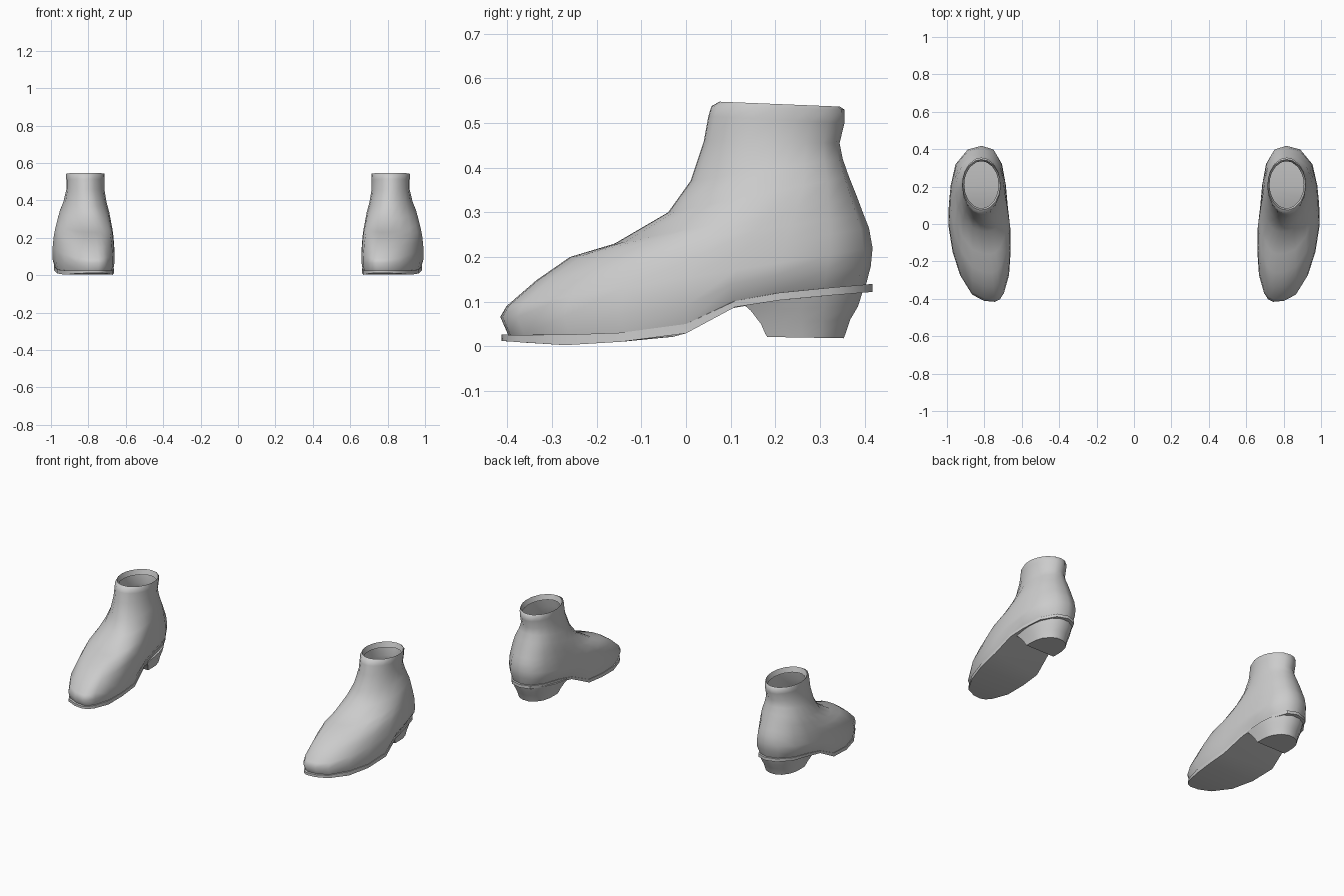
import bpy, bmesh
from math import sqrt, radians, sin, cos, pi

if "Cube" in bpy.data.objects:
    bpy.data.objects.remove(bpy.data.objects["Cube"])

# Plan outline of one boot (toe first, outer side, heel, inner side)
PLAN = [(.745, -.413), (.80, -.408), (.865, -.375), (.93, -.27), (.97, -.145),
        (.993, 0), (.99, .11), (.98, .21), (.955, .32), (.89, .398),
        (.815, .418), (.75, .398), (.705, .32), (.685, .21), (.675, .10),
        (.66, -.03), (.66, -.15), (.668, -.27), (.695, -.365), (.717, -.40)]
Y0, Y1 = -.413, .418


def curve(points, y):
    """Height of a polyline profile at y."""
    if y <= points[0][0]:
        return points[0][1]
    for (a, za), (b, zb) in zip(points, points[1:]):
        if y <= b:
            return za + (zb - za) * (y - a) / (b - a)
    return points[-1][1]


SOLE_TOP = [(-.41, .026), (-.30, .025), (-.05, .034), (0, .05), (.07, .09),
            (.15, .113), (.25, .125), (.42, .14)]
SOLE_LOW = [(-.41, .012), (-.28, .002), (-.05, .016), (0, .029), (.07, .076),
            (.13, .094), (.25, .108), (.42, .122)]


def loft(name, rings, caps=(), angle=40):
    """Skin closed rings, cap chosen ends with strips, mirror into a pair."""
    bm = bmesh.new()
    rows = [[bm.verts.new(p) for p in r] for r in rings]
    n = len(rows[0])
    for a, b in zip(rows, rows[1:]):
        for i in range(n):
            j = (i + 1) % n
            bm.faces.new((a[i], a[j], b[j], b[i]))
    for c in caps:
        r = rows[c]
        for i in range(n // 2):
            quad = list(dict.fromkeys((r[i], r[i + 1], r[n - i - 1], r[(n - i) % n])))
            bm.faces.new(quad)
    bmesh.ops.recalc_face_normals(bm, faces=bm.faces)
    me = bpy.data.meshes.new(name)
    bm.to_mesh(me)
    bm.free()
    ob = bpy.data.objects.new(name, me)
    bpy.context.collection.objects.link(ob)
    mod = ob.modifiers.new("pair", 'MIRROR')
    mod.use_axis = (True, False, False)
    bpy.ops.object.select_all(action='DESELECT')
    bpy.context.view_layer.objects.active = ob
    ob.select_set(True)
    bpy.ops.object.shade_smooth_by_angle(angle=radians(angle))
    return ob


def upper_ring(yf, zf, yb, zb, blend):
    """Plan outline blended towards the ankle ellipse, tilted front to back."""
    ring = []
    for i, (x, y) in enumerate(PLAN):
        t = (y - Y0) / (Y1 - Y0)
        side = 0 if i in (0, 10) else (1 if i < 10 else -1)
        ex = .816 + side * .102 * sqrt(max(0, 1 - (2 * t - 1) ** 2))
        ring.append((x + (ex - x) * blend, yf + (yb - yf) * t, zf + (zb - zf) * t))
    return ring


def sole_ring(profile, scale, grow=1.0):
    """Plan outline narrowed at the heel, following the arch profile."""
    ring = []
    for x, y in PLAN:
        k = scale * (1 - .12 * min(1, max(0, y + .05) / .2))
        y2 = y * grow
        ring.append((.825 + (x - .825) * k, y2, curve(profile, y2)))
    return ring


# Upper: foot rising into the ankle shaft
base = sole_ring(SOLE_TOP, .96, .965)
low = [(x, y, curve(SOLE_TOP, y) + .04) for x, y, z in upper_ring(-.416, 0, .414, 0, 0)]
levels = [(-.402, .09, .418, .22, .03), (-.335, .148, .41, .265, .10),
          (-.26, .20, .398, .295, .20), (-.16, .23, .383, .335, .32),
          (-.04, .30, .365, .38, .52), (.01, .37, .351, .42, .80),
          (.04, .46, .344, .455, 1), (.05, .515, .355, .50, 1),
          (.057, .538, .355, .53, .98), (.075, .548, .345, .537, 1)]
rings = [base, low] + [upper_ring(*l) for l in levels]
# Inner rim turned down into the opening
rings.append([(.816 + (x - .816) * .9, .21 + (y - .21) * .93, z - .03) for x, y, z in rings[-1]])
loft("boot_upper", rings, angle=60)

# Sole
loft("sole", [sole_ring(SOLE_LOW, .93, .985), sole_ring(SOLE_LOW, .98, 1.0),
              sole_ring(SOLE_TOP, .98, 1.0), sole_ring(SOLE_TOP, .94, .96)], caps=(0, -1))

# Heel block: flat front, rounded back, tapering down
D = [(-1, 0), (-1, .25), (-.97, .45), (-.85, .68), (-.55, .9), (-.2, .99),
     (.2, .99), (.55, .9), (.85, .68), (.97, .45), (1, .25), (1, 0)]


def heel_ring(yf, zf, yb, zb, w):
    return [(.822 + w * u, yf + (yb - yf) * v, zf + (zb - zf) * v) for u, v in D]


heel = [heel_ring(.125, .097, .40, .128, .128), heel_ring(.145, .08, .388, .09, .118),
        heel_ring(.168, .05, .37, .06, .106), heel_ring(.178, .027, .358, .025, .098),
        heel_ring(.182, .021, .355, .018, .096)]
# Start rings at the back centre pairing so the caps run across
loft("heel", heel)
heel_cap = bpy.data.objects["heel"].data
bm = bmesh.new()
bm.from_mesh(heel_cap)
bmesh.ops.holes_fill(bm, edges=[e for e in bm.edges if e.is_boundary])
bmesh.ops.recalc_face_normals(bm, faces=bm.faces)
bm.to_mesh(heel_cap)
bm.free()
bpy.ops.object.shade_smooth_by_angle(angle=radians(40))
